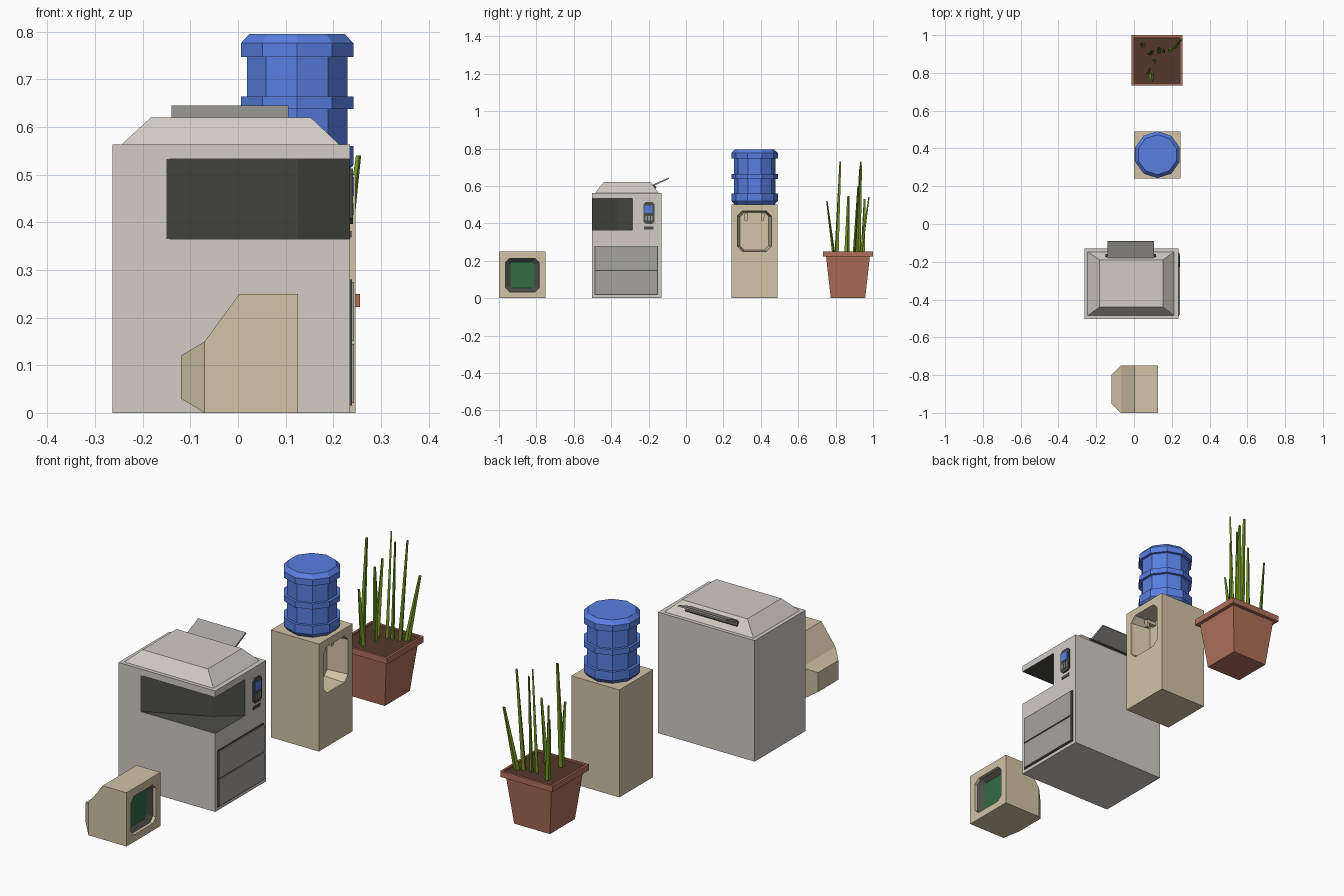
import bpy, bmesh, math
from mathutils import Vector

if "Cube" in bpy.data.objects:
    bpy.data.objects.remove(bpy.data.objects["Cube"])


def material(name, r, g, b):
    m = bpy.data.materials.new(name)
    lin = [((c / 255 + 0.055) / 1.055) ** 2.4 for c in (r, g, b)]
    m.diffuse_color = (*lin, 1)
    m.use_nodes = True
    m.node_tree.nodes["Principled BSDF"].inputs["Base Color"].default_value = m.diffuse_color
    return m


BEIGE = material("beige_plastic", 210, 195, 166)
GREY = material("light_grey_plastic", 210, 204, 197)
MID = material("mid_grey_plastic", 166, 164, 160)
DARK = material("dark_grey", 76, 76, 72)
GREEN = material("screen_green", 50, 108, 68)
BLUE = material("water_blue", 88, 126, 225)
CLAY = material("terracotta", 176, 112, 90)
SOIL = material("soil_brown", 84, 55, 42)
LEAF = material("leaf_green", 112, 148, 34)


def loft(name, rings, mats, ids=None):
    """Skin a list of equal-length rings; ids = material per segment, then end cap."""
    bm = bmesh.new()
    ids = ids or [0] * len(rings)
    vs = [[bm.verts.new(p) for p in ring] for ring in rings]
    n = len(rings[0])
    bm.faces.new(vs[0]).material_index = ids[0]
    bm.faces.new(vs[-1]).material_index = ids[-1]
    for a, b, k in zip(vs, vs[1:], ids):
        for i in range(n):
            j = (i + 1) % n
            bm.faces.new((a[i], a[j], b[j], b[i])).material_index = k
    bmesh.ops.recalc_face_normals(bm, faces=bm.faces)
    me = bpy.data.meshes.new(name)
    bm.to_mesh(me)
    bm.free()
    for m in mats:
        me.materials.append(m)
    ob = bpy.data.objects.new(name, me)
    bpy.context.collection.objects.link(ob)
    return ob


def rect(x0, x1, y0, y1, z):
    return [(x0, y0, z), (x1, y0, z), (x1, y1, z), (x0, y1, z)]


def box(name, x, y, z, mat):
    return loft(name, [rect(*x, *y, z[0]), rect(*x, *y, z[1])], [mat])


def octagon(x, yc, zc, hy, hz, c):
    """Rectangle with cut corners, facing +x."""
    pts = [(hy, hz - c), (hy - c, hz), (c - hy, hz), (-hy, hz - c),
           (-hy, c - hz), (c - hy, -hz), (hy - c, -hz), (hy, c - hz)]
    return [(x, yc + a, zc + b) for a, b in pts]


def cut(target, cutter):
    mod = target.modifiers.new("cut", 'BOOLEAN')
    mod.operation, mod.solver, mod.object = 'DIFFERENCE', 'EXACT', cutter
    dg = bpy.context.evaluated_depsgraph_get()
    me = bpy.data.meshes.new_from_object(target.evaluated_get(dg))
    target.modifiers.clear()
    target.data = me
    bpy.data.objects.remove(cutter)


# --- Monitor: side profile body, tapered back, recessed screen
prof = [(-0.07, 0), (0.126, 0), (0.126, 0.25), (0.003, 0.25), (-0.07, 0.15)]
mon_mats = [BEIGE, DARK, GREEN]
monitor = loft("monitor_body", [[(x, y, z) for x, z in prof] for y in (-1, -0.75)], mon_mats)
cut(monitor, loft("screen_cutter", [
    octagon(0.15, -0.875, 0.123, 0.092, 0.091, 0.022),
    octagon(0.112, -0.875, 0.123, 0.090, 0.089, 0.022),
    octagon(0.095, -0.875, 0.123, 0.064, 0.069, 0.012)], mon_mats, [0, 1, 2]))


def yz(x, y0, y1, z0, z1):
    return [(x, y0, z0), (x, y1, z0), (x, y1, z1), (x, y0, z1)]


loft("monitor_back", [yz(-0.07, -1, -0.75, 0, 0.15), yz(-0.12, -0.95, -0.80, 0.03, 0.12)], [BEIGE])

# --- Copier: body with an angled corner notch
cop_mats = [GREY, DARK]
copier = loft("copier_body", [rect(-0.263, 0.235, -0.503, -0.13, 0),
                              rect(-0.263, 0.235, -0.503, -0.13, 0.563)], cop_mats)
notch = [(-0.248, -0.55), (0.125, -0.37), (0.30, -0.235), (0.30, -0.55)]
cut(copier, loft("notch_cutter", [[(x, y, z) for x, y in notch] for z in (0.365, 0.533)],
                 cop_mats, [1, 1]))
loft("copier_lid", [rect(-0.245, 0.213, -0.485, -0.147, 0.563),
                    rect(-0.183, 0.153, -0.44, -0.19, 0.62)], [GREY])
# paper tray and its slot on the rear slope
tray = [(-0.195, 0.592), (-0.187, 0.592), (-0.09, 0.639), (-0.093, 0.645), (-0.195, 0.60)]
loft("paper_tray", [[(x, y, z) for y, z in tray] for x in (-0.14, 0.106)], [MID])
slot = [(-0.176, 0.604), (-0.170, 0.607), (-0.158, 0.591), (-0.164, 0.585)]
loft("paper_slot", [[(x, y, z) for y, z in slot] for x in (-0.15, 0.116)], [DARK])
# drawers
box("drawer_frame", (0.23, 0.239), (-0.488, -0.15), (0.016, 0.28), DARK)
for k, z in enumerate((0.021, 0.151)):
    box(f"drawer_{k + 1}", (0.23, 0.244), (-0.483, -0.155), (z, z + 0.124), MID)
# control panel
loft("control_panel", [octagon(x, -0.198, 0.455, 0.03, 0.058, 0.012) for x in (0.23, 0.241)], [DARK])
box("panel_display", (0.235, 0.244), (-0.221, -0.178), (0.455, 0.495), BLUE)
for k in range(3):
    y = -0.217 + k * 0.015
    box(f"panel_button_{k + 1}", (0.235, 0.244), (y, y + 0.009), (0.415, 0.44), MID)
box("card_slot", (0.23, 0.238), (-0.225, -0.175), (0.368, 0.382), DARK)

# --- Water cooler: body, recess, taps and ten-sided bottle
cooler = loft("cooler_body", [rect(0, 0.247, 0.242, 0.49, 0), rect(0, 0.247, 0.242, 0.49, 0.5)], [BEIGE])
cut(cooler, loft("recess_cutter", [
    octagon(0.27, 0.366, 0.358, 0.091, 0.108, 0.027),
    octagon(0.235, 0.366, 0.358, 0.091, 0.108, 0.027),
    octagon(0.15, 0.366, 0.358, 0.076, 0.100, 0.022)], [BEIGE]))
for k, y in enumerate((0.322, 0.41)):
    box(f"tap_{k + 1}", (0.15, 0.20), (y - 0.010, y + 0.010), (0.435, 0.452), BEIGE)
    box(f"tap_spout_{k + 1}", (0.185, 0.20), (y - 0.008, y + 0.008), (0.415, 0.44), BEIGE)
bottle = [(0.106, 0.5), (0.124, 0.52), (0.124, 0.56), (0.111, 0.56), (0.111, 0.638),
          (0.124, 0.638), (0.124, 0.664), (0.111, 0.664), (0.111, 0.747),
          (0.124, 0.747), (0.124, 0.776), (0.106, 0.795)]
angles = [math.pi / 2 + i * math.pi / 5 for i in range(10)]
loft("water_bottle", [[(0.124 + r * math.cos(a), 0.367 + r * math.sin(a), z) for a in angles]
                      for r, z in bottle], [BLUE])

# --- Plant: square pot with soil and spiky leaves
PX, PY = 0.122, 0.866
pot = [(0.092, 0), (0.117, 0.222), (0.134, 0.222), (0.134, 0.25), (0.124, 0.25), (0.124, 0.243)]
loft("plant_pot", [rect(PX - h, PX + h, PY - h, PY + h, z) for h, z in pot],
     [CLAY, SOIL], [0] * 5 + [1])
leaves = [  # base x, y, then tip x, y, z
    (0.09, 0.79, 0.095, 0.753, 0.52), (0.075, 0.805, 0.085, 0.825, 0.73),
    (0.11, 0.86, 0.10, 0.868, 0.545), (0.13, 0.91, 0.135, 0.935, 0.73),
    (0.215, 0.935, 0.253, 0.978, 0.54), (0.19, 0.92, 0.218, 0.935, 0.71),
    (0.155, 0.915, 0.158, 0.93, 0.69), (0.085, 0.90, 0.10, 0.92, 0.60),
    (0.05, 0.945, 0.035, 0.955, 0.53)]
for k, (bx, by, tx, ty, tz) in enumerate(leaves):
    a = k * 0.9
    u = Vector((math.cos(a), math.sin(a), 0))
    v = Vector((-math.sin(a), math.cos(a), 0))
    rings = []
    for c, w in ((Vector((bx, by, 0.235)), 0.014), (Vector((tx, ty, tz)), 0.006)):
        rings.append([c + u * w, c + v * w * 0.6, c - u * w, c - v * w * 0.6])
    loft(f"leaf_{k + 1}", rings, [LEAF])
